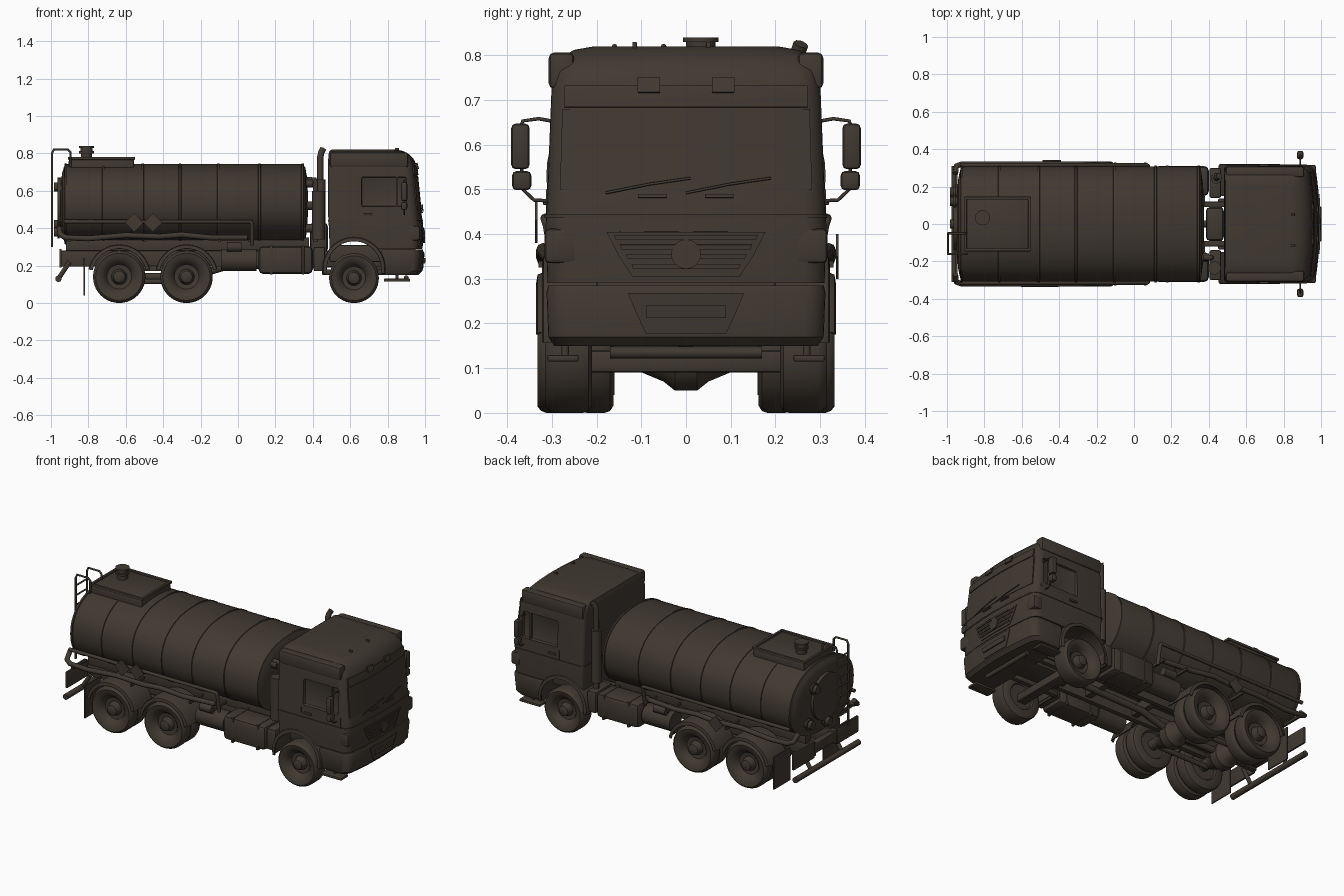
import bpy, bmesh, math
from mathutils import Vector

paint = bpy.data.materials.new("dark_brown")
paint.diffuse_color = (0.052, 0.041, 0.031, 1)


def finish(ob, mirror=False, angle=35):
    ob.data.materials.append(paint)
    bpy.ops.object.select_all(action='DESELECT')
    ob.select_set(True)
    bpy.context.view_layer.objects.active = ob
    bpy.ops.object.shade_smooth_by_angle(angle=math.radians(angle))
    if mirror:
        m = ob.modifiers.new("mirror", 'MIRROR')
        m.use_axis = (False, True, False)
        m.use_mirror_merge = False
    return ob


def add(name, bm, mirror=False, angle=35):
    bmesh.ops.recalc_face_normals(bm, faces=bm.faces)
    me = bpy.data.meshes.new(name)
    bm.to_mesh(me)
    bm.free()
    ob = bpy.data.objects.new(name, me)
    bpy.context.collection.objects.link(ob)
    return finish(ob, mirror, angle)


def sheet(name, rows, closed=False, caps=False, thick=0, mirror=False):
    """Skin rows of points; closed rows give a loft, thick gives a plate."""
    bm = bmesh.new()
    vs = [[bm.verts.new(p) for p in r] for r in rows]
    n = len(rows[0])
    for a, b in zip(vs, vs[1:]):
        for i in range(n if closed else n - 1):
            j = (i + 1) % n
            bm.faces.new((a[i], a[j], b[j], b[i]))
    if caps:
        bm.faces.new(vs[0])
        bm.faces.new(vs[-1])
    if thick:
        bmesh.ops.recalc_face_normals(bm, faces=bm.faces)
        bmesh.ops.solidify(bm, geom=bm.faces[:], thickness=thick)
    return add(name, bm, mirror)


def box(name, x, y, z, bevel=0.006, mirror=False):
    bm = bmesh.new()
    bmesh.ops.create_cube(bm, size=1)
    for v in bm.verts:
        v.co = [r[0] + (c + 0.5) * (r[1] - r[0]) for c, r in zip(v.co, (x, y, z))]
    if bevel:
        bmesh.ops.bevel(bm, geom=bm.edges[:], offset=bevel, segments=2, profile=0.5, affect='EDGES')
    return add(name, bm, mirror)


def rod(name, a, b, r, mirror=False, r2=None, n=24):
    a, b = Vector(a), Vector(b)
    bm = bmesh.new()
    bmesh.ops.create_cone(bm, cap_ends=True, segments=n, radius1=r, radius2=r2 or r, depth=(b - a).length)
    q = Vector((0, 0, 1)).rotation_difference(b - a)
    for v in bm.verts:
        v.co = q @ v.co + (a + b) / 2
    return add(name, bm, mirror)


def tube(name, pts, r, mirror=False):
    cu = bpy.data.curves.new(name, 'CURVE')
    cu.dimensions, cu.bevel_depth, cu.bevel_resolution, cu.use_fill_caps = '3D', r, 2, True
    sp = cu.splines.new('POLY')
    sp.points.add(len(pts) - 1)
    for p, c in zip(sp.points, pts):
        p.co = (*c, 1)
    ob = bpy.data.objects.new(name, cu)
    bpy.context.collection.objects.link(ob)
    bpy.ops.object.select_all(action='DESELECT')
    ob.select_set(True)
    bpy.context.view_layer.objects.active = ob
    bpy.ops.object.convert(target='MESH')
    return finish(bpy.context.object, mirror, 60)


def lathe(name, cx, cz, prof, mirror=True, n=40):
    ang = [2 * math.pi * i / n for i in range(n)]
    rows = [[(cx + r * math.cos(a), y, cz + r * math.sin(a)) for a in ang] for r, y in prof]
    return sheet(name, rows, True, True, 0, mirror)


def guard(name, cx, cz, r, y0, y1, a0, a1):
    ang = [math.radians(a0 + (a1 - a0) * i / 24) for i in range(25)]
    rows = [[(cx + q * math.cos(a), y, cz + q * math.sin(a)) for a in ang]
            for q, y in ((r, y0), (r, y1 - 0.012), (r - 0.004, y1 - 0.003), (r - 0.022, y1))]
    return sheet(name, rows, thick=0.006, mirror=True)


def cut(ob, cutter):
    m = ob.modifiers.new("cut", 'BOOLEAN')
    m.operation, m.object = 'DIFFERENCE', cutter
    bpy.context.view_layer.objects.active = ob
    bpy.ops.object.modifier_apply(modifier=m.name)
    bpy.data.objects.remove(cutter)


# ---- cab: rounded outlines lofted upward (z, back, front, half width)
CAB = [(0.29, 0.49, 0.985, 0.31), (0.42, 0.485, 0.99, 0.314), (0.47, 0.482, 0.982, 0.311),
       (0.72, 0.482, 0.957, 0.301), (0.765, 0.482, 0.943, 0.296), (0.795, 0.484, 0.915, 0.281),
       (0.812, 0.488, 0.885, 0.25), (0.82, 0.50, 0.85, 0.205)]
BUMPER = [(0.15, 0.77, 0.965, 0.295), (0.17, 0.765, 0.985, 0.308), (0.27, 0.765, 0.994, 0.312),
          (0.285, 0.77, 0.988, 0.308)]


def bulge(x, y, xb, xf, hw):
    return x - 0.025 * (y / hw) ** 2 * (x - xb) / (xf - xb)


def outline(z, xb, xf, hw, g=0):
    pts, xb, xf, hw = [], xb - g, xf + g, hw + g
    for cx, cy, r, a0 in ((xf, -hw, 0.045, -90), (xf, hw, 0.045, 0), (xb, hw, 0.02, 90), (xb, -hw, 0.02, 180)):
        ox, oy = cx - math.copysign(r, cx - (xb + xf) / 2), cy - math.copysign(r, cy)
        for k in range(7):
            a = math.radians(a0 + 15 * k)
            pts.append((ox + r * math.cos(a), oy + r * math.sin(a)))
        if a0 == -90:
            pts += [(xf, hw * t) for t in (-0.6, -0.35, 0, 0.35, 0.6)]
    return [(bulge(x, y, xb, xf, hw), y, z) for x, y in pts]


def front_x(z, y):
    t = BUMPER[:3] + CAB
    for a, b in zip(t, t[1:]):
        if a[0] <= z <= b[0]:
            f = (z - a[0]) / (b[0] - a[0])
            xf = a[2] + f * (b[2] - a[2])
            return bulge(xf, y, 0.48, xf, 0.312)


def front_plate(name, rows, off=0.004, yc=0):
    sheet(name, [[(front_x(z, yc + h * t / 6) + off, yc + h * t / 6, z) for t in range(-6, 7)]
                 for z, h in rows], thick=0.008)


cab = sheet("cab", [outline(*r) for r in CAB], True, True)
cut(cab, rod("arch_cutter", (0.62, -0.5, 0.185), (0.62, 0.5, 0.185), 0.165, n=40))
for s in (-1, 1):
    cut(cab, box("window_cutter", (0.66, 0.9), sorted((s * 0.288, s * 0.4)), (0.515, 0.675), 0.01))
finish(cab)
sheet("front_bumper", [outline(*r) for r in BUMPER], True, True)
sheet("belt_trim", [outline(z, 0.484, 0.986, 0.313, 0.004) for z in (0.436, 0.444)], True, True)
front_plate("windscreen", [(z, 0.282 - 0.03 * (z - 0.5)) for z in (0.5, 0.56, 0.62, 0.68)], 0.002)
front_plate("sun_visor", [(z, 0.272) for z in (0.684, 0.71, 0.732)], 0.004)
front_plate("grille_surround", [(0.305, 0.12), (0.35, 0.15), (0.405, 0.178)], 0.004)
for i in range(4):
    z = 0.322 + i * 0.022
    front_plate(f"grille_slat_{i}", [(z, 0.118 + i * 0.013), (z + 0.01, 0.122 + i * 0.013)], 0.009)
rod("grille_disc", (0.985, 0, 0.355), (1.0, 0, 0.355), 0.033)
front_plate("lower_intake", [(0.178, 0.09), (0.22, 0.11), (0.268, 0.13)], 0.004)
front_plate("blank_plate", [(0.212, 0.09), (0.24, 0.09)], 0.012)
for s in (-1, 1):
    front_plate("visor_lamp", [(0.718, 0.025), (0.75, 0.025)], 0.012, s * 0.083)
    front_plate("wiper_base", [(0.482, 0.032), (0.49, 0.032)], 0.008, s * 0.075)
    y0 = -0.18 if s < 0 else 0.0
    tube("wiper", [(front_x(z, y) + 0.01, y, z) for y, z in ((y0, 0.492), (y0 + 0.1, 0.512), (y0 + 0.19, 0.525))], 0.003)
box("headlight", (0.915, 0.972), (0.24, 0.316), (0.335, 0.412), 0.01, True)
box("roof_corner_fairing", (0.49, 0.91), (0.25, 0.307), (0.725, 0.806), 0.012, True)
box("window_post", (0.845, 0.855), (0.285, 0.302), (0.515, 0.675), 0, True)
box("door_handle", (0.67, 0.72), (0.31, 0.32), (0.465, 0.478), 0.003, True)
for x in (0.645, 0.915):
    box("door_edge_trim", (x, x + 0.004), (0.30, 0.313), (0.38, 0.5), 0, True)
box("entry_step", (0.78, 0.92), (0.24, 0.31), (0.115, 0.13), 0.004, True)
rod("step_hanger", (0.85, 0.27, 0.12), (0.85, 0.27, 0.17), 0.008, True)
box("cab_floor", (0.49, 0.95), (-0.2, 0.2), (0.22, 0.31))
for y in (-0.115, 0.05):
    box("roof_marker", (0.84, 0.86), (y - 0.005, y + 0.005), (0.81, 0.83), 0.002)

# ---- mirrors on tube arms
box("mirror_main", (0.872, 0.905), (0.35, 0.391), (0.545, 0.647), 0.01, True)
box("mirror_lower", (0.872, 0.905), (0.346, 0.389), (0.498, 0.541), 0.01, True)
tube("mirror_arm", [(0.89, 0.295, 0.652), (0.89, 0.33, 0.658), (0.89, 0.365, 0.653), (0.89, 0.372, 0.635),
                    (0.89, 0.365, 0.5), (0.89, 0.34, 0.476), (0.89, 0.30, 0.474)], 0.004, True)

# ---- tank: superellipse sections, domed ends and ribs
def section(x, s, n=56):
    p = []
    for i in range(n):
        a = 2 * math.pi * i / n
        c, d = math.cos(a), math.sin(a)
        p.append((x, 0.308 * s * math.copysign(abs(c) ** 0.9, c), 0.53 + 0.214 * s * math.copysign(abs(d) ** 0.9, d)))
    return p


sheet("tank", [section(x, s) for x, s in ((-0.952, 0.1), (-0.949, 0.45), (-0.94, 0.78), (-0.93, 0.93), (-0.915, 0.99),
      (-0.9, 1), (0.335, 1), (0.35, 0.98), (0.36, 0.9), (0.37, 0.65), (0.375, 0.1))], True, True)
for x in (-0.92, -0.72, -0.51, -0.31, -0.105, 0.115, 0.345):
    sheet("tank_rib", [section(x - 0.007, 1.0), section(x - 0.005, 1.014), section(x + 0.005, 1.014),
                       section(x + 0.007, 1.0)], True, True)
box("top_box", (-0.905, -0.555), (-0.142, 0.142), (0.70, 0.772), 0.012)
for s in (-1, 1):
    box("top_box_side_rim", (-0.91, -0.55), sorted((s * 0.13, s * 0.146)), (0.766, 0.782), 0.004)
for x in (-0.91, -0.566):
    box("top_box_end_rim", (x, x + 0.016), (-0.146, 0.146), (0.766, 0.782), 0.004)
for z0, z1, r in ((0.77, 0.80, 0.03), (0.80, 0.812, 0.04), (0.812, 0.83, 0.033), (0.83, 0.84, 0.04)):
    rod("top_valve", (-0.81, 0.033, z0), (-0.81, 0.033, z1), r)
rod("rear_hatch", (-0.965, 0, 0.53), (-0.94, 0, 0.53), 0.14, n=40)
for y, z in ((0.12, 0.62), (0.0, 0.38), (0.17, 0.42)):
    rod("rear_valve", (-0.985, y, z), (-0.92, y, z), 0.025)
    rod("rear_valve_flange", (-0.965, y, z), (-0.955, y, z), 0.035)

# ---- rear ladder
for y in (-0.16, -0.05):
    tube("ladder_rail", [(-0.994, y, 0.30), (-0.994, y, 0.80), (-0.985, y, 0.82), (-0.91, y, 0.82),
                         (-0.895, y, 0.805), (-0.895, y, 0.73)], 0.006)
for i in range(8):
    rod("ladder_rung", (-0.994, -0.16, 0.33 + i * 0.06), (-0.994, -0.05, 0.33 + i * 0.06), 0.005, n=12)

# ---- side pipes, hose and warning diamonds
tube("side_rail", [(-0.93, 0.315, 0.435), (0.07, 0.315, 0.435), (0.075, 0.31, 0.42), (0.075, 0.29, 0.31)], 0.011, True)
tube("side_hose", [(-0.955, 0.27, 0.40), (-0.95, 0.31, 0.365), (-0.92, 0.32, 0.35), (-0.8, 0.32, 0.345), (-0.6, 0.32, 0.362),
                   (-0.42, 0.32, 0.355), (-0.3, 0.32, 0.365), (-0.15, 0.31, 0.35), (0.05, 0.29, 0.35)], 0.015, True)
for x in (-0.9, -0.5, -0.1, 0.06):
    box("hose_bracket", (x - 0.006, x + 0.006), (0.2, 0.33), (0.325, 0.34), 0, True)
for x, y, z in ((-0.555, -0.335, 0.43), (-0.455, -0.335, 0.43), (-0.44, 0.338, 0.35)):
    rod("warning_diamond", (x, y - 0.003, z), (x, y + 0.003, z), 0.05, n=4)

# ---- gap behind the cab
tube("exhaust_stack", [(0.44, 0.245, 0.25), (0.44, 0.245, 0.78), (0.445, 0.25, 0.805), (0.455, 0.257, 0.825)], 0.017)
rod("exhaust_muffler", (0.44, 0.245, 0.34), (0.44, 0.245, 0.66), 0.028)
rod("air_filter", (0.43, -0.235, 0.34), (0.43, -0.235, 0.6), 0.035)
tube("front_pipe", [(0.37, -0.18, 0.66), (0.41, -0.18, 0.66), (0.415, -0.18, 0.64), (0.415, -0.18, 0.33)], 0.014)
box("pump_unit", (0.385, 0.48), (-0.09, 0.09), (0.27, 0.43), 0.02)
for z in (0.4, 0.52, 0.64):
    rod("pipe_flange", (0.36, -0.18, z), (0.40, -0.18, z), 0.022)

# ---- chassis
box("chassis_rail", (-0.95, 0.93), (0.09, 0.12), (0.195, 0.28), 0.004, True)
box("subframe", (-0.92, 0.38), (0.10, 0.15), (0.28, 0.35), 0.004, True)
for x in (-0.93, -0.45, -0.08, 0.25, 0.45, 0.8):
    box("cross_member", (x - 0.02, x + 0.02), (-0.1, 0.1), (0.21, 0.27), 0.004)
box("engine", (0.5, 0.85), (-0.085, 0.085), (0.15, 0.3), 0.02)
tube("drive_shaft", [(0.5, 0, 0.21), (-0.05, 0, 0.2), (-0.25, 0, 0.14), (-0.64, 0, 0.14)], 0.02)
for sd in (-1, 1):
    box("fuel_tank", (0.11, 0.40), sorted((sd * 0.15, sd * 0.31)), (0.155, 0.305), 0.025)
for x in (0.17, 0.34):
    box("fuel_tank_strap", (x, x + 0.015), (0.146, 0.313), (0.152, 0.308), 0.004, True)
box("battery_box", (0.405, 0.465), (0.14, 0.30), (0.17, 0.30), 0.008, True)
rod("air_reservoir", (-0.09, 0.23, 0.23), (0.1, 0.23, 0.23), 0.06, True)
rod("upper_reservoir", (-0.06, 0.27, 0.3), (0.02, 0.27, 0.3), 0.025, True)

# ---- rear end
box("lamp_board", (-0.955, -0.943), (0.11, 0.315), (0.19, 0.29), 0.003, True)
rod("underrun_bar", (-0.96, -0.31, 0.13), (-0.96, 0.31, 0.13), 0.017)
rod("underrun_arm", (-0.96, 0.15, 0.13), (-0.90, 0.15, 0.22), 0.012, True)
box("mud_flap", (-0.825, -0.818), (0.16, 0.32), (0.04, 0.24), 0, True)

# ---- axles, wheels with dished rims, and mudguards
def tyre(name, cx, r, y0, y1):
    lathe(name, cx, r, [(0.04, y0 + 0.01), (r * 0.55, y0 + 0.01), (r * 0.6, y0), (r * 0.88, y0), (r * 0.97, y0 + 0.008),
          (r, y0 + 0.02), (r, y1 - 0.02), (r * 0.97, y1 - 0.008), (r * 0.9, y1), (r * 0.78, y1 - 0.003), (r * 0.64, y1 - 0.012),
          (r * 0.55, y1 - 0.024), (r * 0.47, y1 - 0.042), (r * 0.3, y1 - 0.045), (r * 0.25, y1 - 0.02), (r * 0.22, y1 - 0.008),
          (r * 0.12, y1 - 0.002)])


for x in (-0.635, -0.275):
    tyre("rear_outer_wheel", x, 0.14, 0.25, 0.332)
    tyre("rear_inner_wheel", x, 0.14, 0.162, 0.242)
    rod("rear_axle", (x, -0.25, 0.14), (x, 0.25, 0.14), 0.03)
    lathe("differential", x, 0.125, [(0.03, -0.11), (0.055, -0.05), (0.075, -0.025), (0.075, 0.025), (0.055, 0.05), (0.03, 0.11)], False)
    guard("rear_mudguard", x, 0.145, 0.168, 0.16, 0.335, 12, 168)
box("leaf_spring", (-0.62, -0.29), (0.125, 0.155), (0.17, 0.2), 0.004, True)
rod("torque_rod", (-0.63, 0.13, 0.115), (-0.28, 0.13, 0.115), 0.014, True)
tyre("front_wheel", 0.62, 0.133, 0.21, 0.315)
box("front_axle", (0.59, 0.65), (-0.22, 0.22), (0.09, 0.14), 0.01)
box("front_spring", (0.45, 0.85), (0.105, 0.135), (0.15, 0.18), 0.004, True)
rod("front_cross_bar", (0.9, -0.17, 0.135), (0.9, 0.17, 0.135), 0.013)
guard("front_mudguard", 0.62, 0.185, 0.168, 0.15, 0.322, -10, 190)
